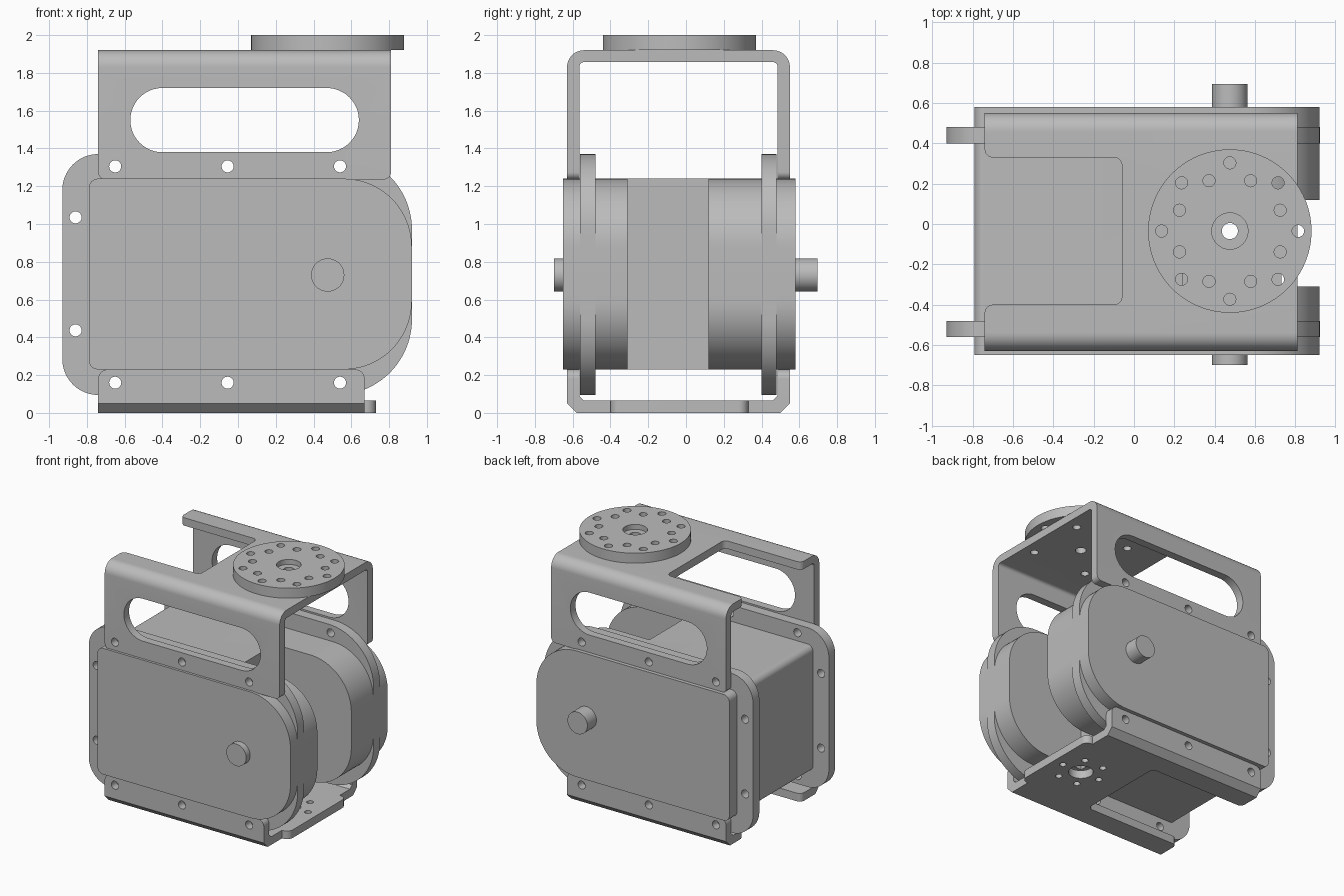
import bpy, bmesh, math
from mathutils import Vector

if "Cube" in bpy.data.objects:
    bpy.data.objects.remove(bpy.data.objects["Cube"])

metal = bpy.data.materials.new("plain grey")
metal.use_nodes = True
grey = (0.5, 0.5, 0.5, 1)
metal.diffuse_color = grey
metal.node_tree.nodes["Principled BSDF"].inputs["Base Color"].default_value = grey


def outline(corners, steps=12):
    """Turn (u, v[, radius]) corners into a filleted 2D outline."""
    pts = []
    for i, c in enumerate(corners):
        p = Vector(c[:2])
        if len(c) < 3:
            pts.append(p)
            continue
        a = (Vector(corners[i - 1][:2]) - p).normalized()
        b = (Vector(corners[(i + 1) % len(corners)][:2]) - p).normalized()
        half = a.angle(b) / 2
        centre = p + (a + b).normalized() * c[2] / math.sin(half)
        reach = c[2] / math.tan(half)
        s, e = p + a * reach - centre, p + b * reach - centre
        turn = math.atan2(s.x * e.y - s.y * e.x, s.dot(e))
        for k in range(steps + 1):
            t = turn * k / steps
            pts.append(centre + Vector((s.x * math.cos(t) - s.y * math.sin(t),
                                        s.x * math.sin(t) + s.y * math.cos(t))))
    return pts


def circle(u, v, r, n=32):
    return [Vector((u + r * math.cos(math.tau * i / n), v + r * math.sin(math.tau * i / n)))
            for i in range(n)]


def box(u0, u1, v0, v1, r=None):
    tail = (r,) if r else ()
    return outline([(u, v) + tail for u, v in ((u0, v0), (u1, v0), (u1, v1), (u0, v1))])


def build(name, *prisms):
    """Make one object from prisms given as (axis, outline, start, end)."""
    place = {"x": lambda p, d: (d, p.x, p.y),
             "y": lambda p, d: (p.x, d, p.y),
             "z": lambda p, d: (p.x, p.y, d)}
    bm = bmesh.new()
    for axis, pts, lo, hi in prisms:
        face = bm.faces.new([bm.verts.new(place[axis](p, lo)) for p in pts])
        top = bmesh.ops.extrude_face_region(bm, geom=[face])["geom"]
        shift = Vector(place[axis](Vector((0, 0)), hi - lo))
        bmesh.ops.translate(bm, vec=shift,
                            verts=[g for g in top if isinstance(g, bmesh.types.BMVert)])
    bmesh.ops.remove_doubles(bm, verts=bm.verts, dist=1e-5)
    bmesh.ops.recalc_face_normals(bm, faces=bm.faces)
    mesh = bpy.data.meshes.new(name)
    bm.to_mesh(mesh)
    bm.free()
    mesh.materials.append(metal)
    ob = bpy.data.objects.new(name, mesh)
    bpy.context.collection.objects.link(ob)
    return ob


def carve(ob, *prisms, operation="DIFFERENCE"):
    cutter = build("cutter", *prisms)
    mod = ob.modifiers.new("carve", "BOOLEAN")
    mod.operation, mod.solver, mod.object = operation, "EXACT", cutter
    bpy.context.view_layer.update()
    result = ob.evaluated_get(bpy.context.evaluated_depsgraph_get())
    mesh = bpy.data.meshes.new_from_object(result)
    ob.modifiers.clear()
    ob.data = mesh
    bpy.data.objects.remove(cutter)


def ring(radius, hole, count, start, lo, hi):
    return [("z", circle(AX + radius * math.cos(start + math.tau * i / count),
                         AY + radius * math.sin(start + math.tau * i / count), hole, 20), lo, hi)
            for i in range(count)]


AX, AY = 0.475, -0.035          # axis of the turning disc
SHAFT_Z = 0.73
Y0, Y1 = -0.63, 0.55            # outer faces of both brackets
IN0, IN1 = -0.565, 0.485        # inner faces of both brackets
SLOT0, SLOT1 = -0.4, 0.33       # width of the open notches
BACK = -0.74


def screw_holes(z):
    return [("y", circle(x, z, 0.032, 20), -1, 1) for x in (-0.65, -0.055, 0.54)]


# Motor housing: rounded at one end, with a gap between the two lobes
body = build("motor_housing", ("y", outline([
    (-0.79, 0.23, 0.05), (0.92, 0.23, 0.36), (0.92, 1.24, 0.36), (-0.79, 1.24, 0.05)], 20),
    -0.65, 0.58))
carve(body, ("y", box(0.24, 1.1, 0, 1.5), -0.31, 0.12))

# Mounting flanges
plate = outline([(-0.93, 0.095, 0.19), (0.921, 0.095, 0.4),
                 (0.921, 1.37, 0.4), (-0.93, 1.37, 0.19)], 20)
for name, lo, hi in (("front_flange", -0.56, -0.48), ("back_flange", 0.4, 0.48)):
    flange = build(name, ("y", plate, lo, hi))
    carve(flange, *screw_holes(1.305), *screw_holes(0.16),
          *[("y", circle(-0.86, z, 0.032, 20), -1, 1) for z in (1.035, 0.437)])

# Shaft stubs
stub = circle(AX, SHAFT_Z, 0.088, 40)
build("front_shaft", ("y", stub, -0.7, -0.6))
build("back_shaft", ("y", stub, 0.5, 0.695))


def notch(end):
    """Open notch with softened mouth corners, cut from the -x end."""
    return outline([(-0.9, -0.6), (BACK, -0.6), (BACK, SLOT0, 0.04), (end, SLOT0, 0.04),
                    (end, SLOT1, 0.04), (BACK, SLOT1, 0.04), (BACK, 0.55), (-0.9, 0.55)])


# Upper bracket
upper = build("upper_bracket", ("x", outline([
    (Y0, 1.235), (Y0, 1.92, 0.09), (Y1, 1.92, 0.09), (Y1, 1.235),
    (IN1, 1.235), (IN1, 1.857, 0.025), (IN0, 1.857, 0.025), (IN0, 1.235)]), BACK, 0.81))
carve(upper, ("y", outline([(BACK - 0.1, 1.235), (BACK, 1.235, 0.04), (0.81, 1.235, 0.04),
                            (0.81, 2.1), (BACK, 2.1)][1:]), -1, 1), operation="INTERSECT")
carve(upper, ("z", notch(-0.06), 1.8, 2.1),
      ("y", box(-0.57, 0.64, 1.38, 1.72, 0.1699), -1, 1),
      *screw_holes(1.305),
      ("z", circle(AX, AY, 0.04), 1.8, 2.1),
      *ring(0.338, 0.03, 4, math.pi / 4, 1.8, 2.1))

# Turning disc with two rings of holes and a stepped centre
disc = build("turning_disc", ("z", circle(AX, AY, 0.405, 96), 1.92, 2.0))
carve(disc, *ring(0.338, 0.03, 8, 0, 1.8, 2.1), *ring(0.27, 0.03, 8, math.pi / 8, 1.8, 2.1),
      ("z", circle(AX, AY, 0.04), 1.8, 2.1))
carve(disc, ("z", circle(AX, AY, 0.09), 1.96, 2.1))

# Lower bracket with chamfered folds and a short tab
lower = build("lower_bracket", ("x", outline([
    (Y0, 0.23), (Y0, 0.05), (Y0 + 0.05, 0), (Y1 - 0.05, 0), (Y1, 0.05), (Y1, 0.23),
    (IN1, 0.23), (IN1, 0.09), (IN1 - 0.025, 0.065), (IN0 + 0.025, 0.065),
    (IN0, 0.09), (IN0, 0.23)]), BACK, 0.73))
carve(lower, ("y", outline([(BACK, -0.1), (0.8, -0.1), (0.8, 0.08), (0.67, 0.08),
                            (0.67, 0.23, 0.05), (BACK, 0.23, 0.05)]), -1, 1),
      operation="INTERSECT")
carve(lower, ("z", notch(0.1), -0.1, 0.12),
      ("z", outline([(0.67, -0.8), (0.67, SLOT0), (0.73, SLOT0, 0.05), (0.73, SLOT1, 0.05),
                     (0.67, SLOT1), (0.67, 0.8), (0.9, 0.8), (0.9, -0.8)]), -0.1, 0.3),
      *screw_holes(0.16),
      ("z", circle(AX, AY, 0.09), -0.1, 0.1),
      *ring(0.17, 0.025, 6, 0, -0.1, 0.1))

# Smooth curved walls, keep folds sharp
bpy.ops.object.select_all(action="DESELECT")
for ob in bpy.context.collection.objects:
    if ob.type == "MESH":
        ob.select_set(True)
        bpy.context.view_layer.objects.active = ob
bpy.ops.object.shade_smooth_by_angle(angle=math.radians(30))
